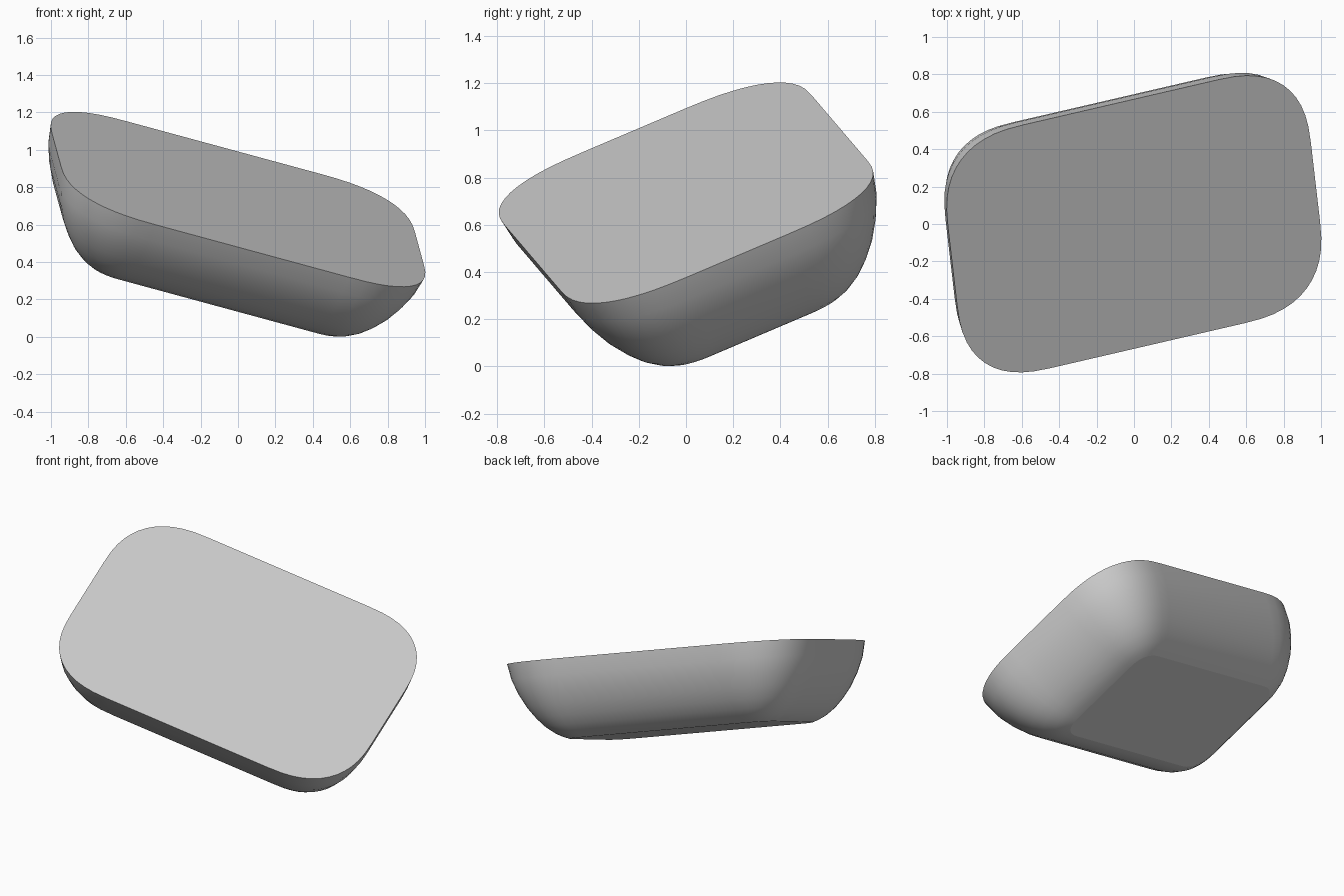
import bpy, bmesh
from math import cos, sin, pi
from mathutils import Vector, Matrix

cube = bpy.data.objects.get("Cube")
if cube:
    bpy.data.objects.remove(cube, do_unlink=True)

HALF_LENGTH, HALF_WIDTH, CORNER = 1.03, 0.71, 0.48
SQUARENESS = 2.5
STEPS = 12

# Side profile from rim to base: inset, depth
PROFILE = [(0, 0), (0.02, 0.1), (0.055, 0.19), (0.1, 0.275), (0.15, 0.345),
           (0.2, 0.4), (0.255, 0.443), (0.3, 0.467), (0.335, 0.48)]


def rounded_ring(bm, inset, depth):
    """One rectangle with soft, slightly squared corners, parallel to the rim."""
    r = CORNER - inset
    cx, cy = HALF_LENGTH - CORNER, HALF_WIDTH - CORNER
    ring = []
    for q, (sx, sy) in enumerate([(1, 1), (-1, 1), (-1, -1), (1, -1)]):
        for i in range(STEPS + 1):
            a = (q + i / STEPS) * pi / 2
            dx, dy = abs(cos(a)) ** (2 / SQUARENESS), abs(sin(a)) ** (2 / SQUARENESS)
            ring.append(bm.verts.new((sx * (cx + r * dx), sy * (cy + r * dy), -depth)))
    return ring


# Tapered body with flat top and base
bm = bmesh.new()
rings = [rounded_ring(bm, *p) for p in PROFILE]
for upper, lower in zip(rings, rings[1:]):
    for i in range(len(upper)):
        j = (i + 1) % len(upper)
        bm.faces.new((upper[i], lower[i], lower[j], upper[j]))
bm.faces.new(rings[0])
bm.faces.new(list(reversed(rings[-1])))
bmesh.ops.recalc_face_normals(bm, faces=bm.faces)

# Tilt the body and raise it to rest on the ground
u = Vector((0.9417, 0.2182, -0.2555)).normalized()
n = Vector((0.3186, -0.339, 0.885))
n = (n - u * n.dot(u)).normalized()
tilt = Matrix((u, n.cross(u), n)).transposed().to_4x4()
bm.transform(Matrix.Translation((0, 0, 0.735)) @ tilt)

mesh = bpy.data.meshes.new("tapered_block")
bm.to_mesh(mesh)
bm.free()
block = bpy.data.objects.new("tapered_block", mesh)
bpy.context.collection.objects.link(block)

# Plain grey material
grey = bpy.data.materials.new("plain_grey")
grey.use_nodes = True
grey.diffuse_color = (0.6, 0.6, 0.6, 1)
grey.node_tree.nodes["Principled BSDF"].inputs["Base Color"].default_value = (0.6, 0.6, 0.6, 1)
mesh.materials.append(grey)

# Smooth sides, flat top and base
bpy.ops.object.select_all(action='DESELECT')
block.select_set(True)
bpy.context.view_layer.objects.active = block
bpy.ops.object.shade_smooth_by_angle(angle=0.7)
for face in mesh.polygons:
    if len(face.vertices) > 4:
        face.use_smooth = False
